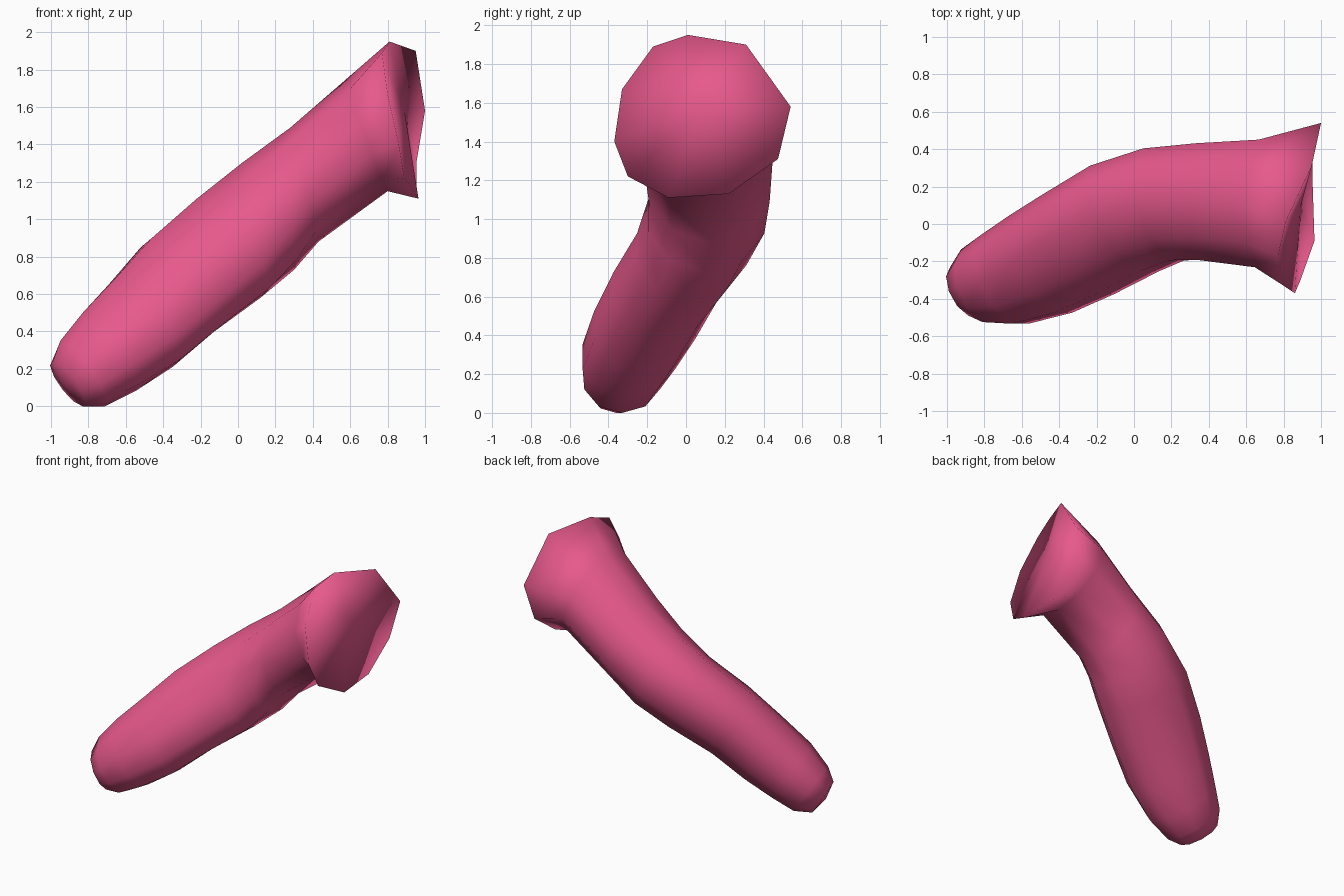
import bpy, bmesh, math
from mathutils import Vector

if "Cube" in bpy.data.objects:
    bpy.data.objects.remove(bpy.data.objects["Cube"])

N = 10
# stations: top x,z / bottom x,z (front outline), centre y, half width
stations = [
    (-0.99, 0.24, -0.83, 0.00, -0.36, 0.14),
    (-0.95, 0.35, -0.71, 0.00, -0.33, 0.205),
    (-0.83, 0.50, -0.55, 0.08, -0.295, 0.255),
    (-0.65, 0.69, -0.35, 0.21, -0.215, 0.29),
    (-0.46, 0.90, -0.14, 0.39, -0.11, 0.305),
    (-0.22, 1.11, 0.12, 0.58, 0.03, 0.315),
    (0.02, 1.30, 0.30, 0.73, 0.105, 0.31),
    (0.28, 1.49, 0.43, 0.88, 0.12, 0.315),
    (0.58, 1.75, 0.80, 1.15, 0.11, 0.345),
]
# uneven flared rim, from the top round by +y
rim = [(0.81, 0.01, 1.95), (0.95, 0.31, 1.90), (1.00, 0.54, 1.58), (0.955, 0.475, 1.31),
       (0.955, 0.22, 1.13), (0.965, -0.09, 1.11), (0.89, -0.30, 1.22), (0.86, -0.37, 1.40),
       (0.80, -0.33, 1.67), (0.77, -0.17, 1.89)]

centres = [Vector(((a + c) / 2, y, (b + d) / 2)) for a, b, c, d, y, r in stations]
rings = []
for i, (xt, zt, xb, zb, y, r) in enumerate(stations):
    t = centres[min(i + 1, len(centres) - 1)] - centres[max(i - 1, 0)]
    side = Vector((-t.y, t.x, 0)).normalized() * r * 1.04
    up = Vector(((xt - xb) / 2, 0, (zt - zb) / 2))
    rings.append([centres[i] + up * math.cos(k * math.tau / N) + side * math.sin(k * math.tau / N)
                  for k in range(N)])
rings.append([Vector(p) for p in rim])

# skin the rings and close both ends with fans
bm = bmesh.new()
vr = [[bm.verts.new(p) for p in ring] for ring in rings]
for a, b in zip(vr, vr[1:]):
    for k in range(N):
        j = (k + 1) % N
        bm.faces.new((a[k], a[j], b[j], b[k]))
for ring, tip in ((vr[0], (-0.93, -0.37, 0.11)), (vr[-1], (0.89, 0.09, 1.58))):
    v = bm.verts.new(tip)
    for k in range(N):
        bm.faces.new((ring[k], ring[(k + 1) % N], v))
bmesh.ops.recalc_face_normals(bm, faces=bm.faces)

me = bpy.data.meshes.new("bent_tube")
bm.to_mesh(me)
bm.free()
ob = bpy.data.objects.new("bent_tube", me)
bpy.context.collection.objects.link(ob)
mat = bpy.data.materials.new("pink")
mat.diffuse_color = (0.80, 0.10, 0.26, 1)
mat.use_nodes = True
mat.node_tree.nodes["Principled BSDF"].inputs["Base Color"].default_value = mat.diffuse_color
me.materials.append(mat)
for p in me.polygons:
    p.use_smooth = True
